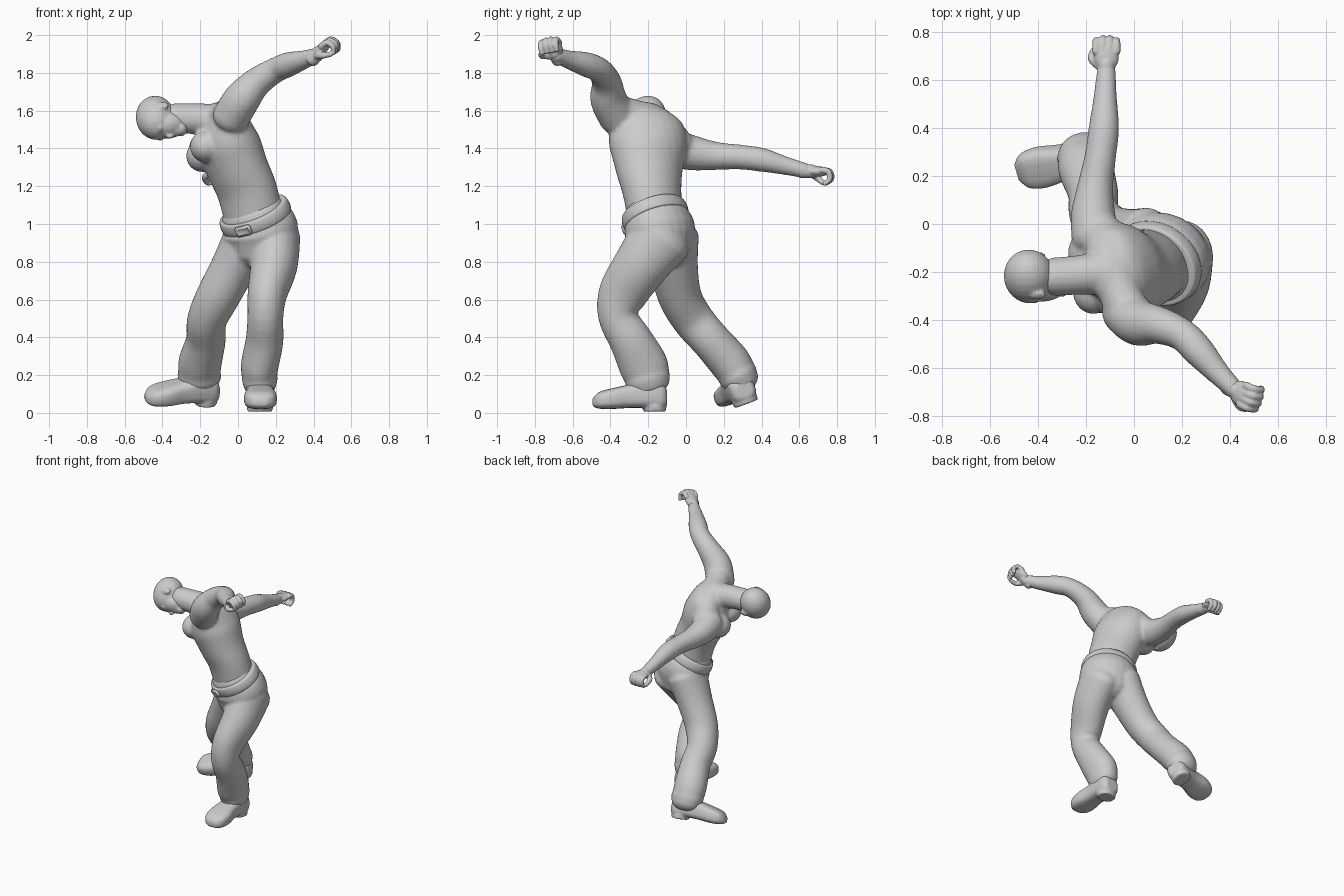
import bpy, bmesh, math
from mathutils import Vector, Matrix

cube = bpy.data.objects.get("Cube")
if cube:
    bpy.data.objects.remove(cube, do_unlink=True)

grey = bpy.data.materials.new("plain grey")
grey.use_nodes = True
colour = (0.6, 0.6, 0.6, 1)
grey.diffuse_color = colour
grey.node_tree.nodes["Principled BSDF"].inputs["Base Color"].default_value = colour


def spline(rows, steps=4):
    """Catmull-Rom through rows of numbers."""
    rows = [Vector(r) for r in rows]
    pts = [rows[0]] + rows + [rows[-1]]
    out = []
    for i in range(1, len(pts) - 2):
        a, b, c, d = pts[i - 1:i + 3]
        for k in range(steps):
            t = k / steps
            out.append(b + (c - a) * (t / 2) + (a * 2 - b * 5 + c * 4 - d) * (t * t / 2)
                       + (b * 3 - a - c * 3 + d) * (t ** 3 / 2))
    return out + [rows[-1]]


def loft(bm, rows, n=24, round_ends=True):
    """Oval tube; each row is x, y, z, half width, half depth, heading of the width axis."""
    rows = spline(rows)
    rings = []

    def ring(c, side, back, a, b):
        return [bm.verts.new(c + side * a * math.cos(u) + back * b * math.sin(u))
                for u in (2 * math.pi * k / n for k in range(n))]

    for i, r in enumerate(rows):
        c = Vector(r[:3])
        tan = Vector(rows[min(i + 1, len(rows) - 1)][:3]) - Vector(rows[max(i - 1, 0)][:3])
        tan.normalize()
        h = math.radians(r[5])
        side = Vector((math.cos(h), math.sin(h), 0))
        side = (side - tan * side.dot(tan)).normalized()
        back = tan.cross(side)
        dome = (0.9, 0.7, 0.4) if round_ends else ()
        caps = [(math.sqrt(1 - s * s), s * min(r[3], r[4]) * 0.7) for s in dome]
        if i == 0:
            rings += [ring(c - tan * d, side, back, r[3] * f, r[4] * f) for f, d in caps]
        rings.append(ring(c, side, back, r[3], r[4]))
        if i == len(rows) - 1:
            rings += [ring(c + tan * d, side, back, r[3] * f, r[4] * f) for f, d in caps[::-1]]
    for p, q in zip(rings, rings[1:]):
        for k in range(n):
            bm.faces.new((p[k], p[(k + 1) % n], q[(k + 1) % n], q[k]))
    bm.faces.new(rings[0][::-1])
    bm.faces.new(rings[-1])


def tube(bm, points, radii, heading=0):
    loft(bm, [(*p, r, r, heading) for p, r in zip(points, radii)], 16)


def ball(bm, centre, size, turn=Matrix()):
    bmesh.ops.create_uvsphere(bm, u_segments=24, v_segments=16, radius=1,
                              matrix=Matrix.Translation(centre) @ turn @ Matrix.Diagonal((*size, 1)))


def finish(name, bm, voxel=0, smooth=0):
    bmesh.ops.recalc_face_normals(bm, faces=bm.faces)
    me = bpy.data.meshes.new(name)
    bm.to_mesh(me)
    bm.free()
    me.materials.append(grey)
    ob = bpy.data.objects.new(name, me)
    bpy.context.collection.objects.link(ob)
    me.shade_smooth()
    if voxel:
        mod = ob.modifiers.new("fuse", 'REMESH')
        mod.mode, mod.voxel_size, mod.use_smooth_shade = 'VOXEL', voxel, True
    if smooth:
        mod = ob.modifiers.new("soften", 'SMOOTH')
        mod.factor, mod.iterations = 0.5, smooth
    return ob


def frame(origin, x, y, z):
    m = Matrix((x, y, z)).transposed().to_4x4()
    m.translation = origin
    return m


# Torso, twisting from the hips to the chest, with neck and both arms
bm = bmesh.new()
loft(bm, [(0.09, -0.16, 1.0, 0.16, 0.14, -25), (0.05, -0.18, 1.17, 0.17, 0.145, -40),
          (0.0, -0.195, 1.29, 0.185, 0.155, -60), (-0.05, -0.2, 1.42, 0.21, 0.165, -74),
          (-0.08, -0.215, 1.53, 0.19, 0.13, -77), (-0.12, -0.22, 1.59, 0.11, 0.07, -77)])
tube(bm, [(-0.1, -0.2, 1.53), (-0.2, -0.21, 1.555), (-0.34, -0.22, 1.56)], [0.105, 0.085, 0.08], 90)
tube(bm, [(-0.13, -0.04, 1.41), (-0.1, -0.15, 1.53), (-0.06, -0.28, 1.57), (-0.02, -0.38, 1.6)],
     [0.09, 0.09, 0.09, 0.09])
# Chest muscles
for spot in ((-0.17, -0.28, 1.41), (-0.19, -0.12, 1.36)):
    ball(bm, spot, (0.085, 0.095, 0.085))
# Raised left arm, then right arm stretched behind
tube(bm, [(-0.04, -0.36, 1.56), (0.02, -0.41, 1.66), (0.1, -0.42, 1.75), (0.2, -0.46, 1.815),
          (0.27, -0.53, 1.845), (0.35, -0.62, 1.87), (0.42, -0.69, 1.895)],
     [0.1, 0.098, 0.08, 0.068, 0.066, 0.05, 0.04])
tube(bm, [(-0.16, -0.06, 1.4), (-0.17, 0.04, 1.375), (-0.16, 0.16, 1.36), (-0.14, 0.28, 1.355),
          (-0.125, 0.4, 1.34), (-0.12, 0.52, 1.31), (-0.115, 0.64, 1.28)],
     [0.1, 0.093, 0.075, 0.066, 0.064, 0.05, 0.04])
finish("torso_and_arms", bm, 0.01, 10)

# Head lying over on its side: local x is its left, -y the face, z the crown
face = Vector((0.12, -0.6, -0.79)).normalized()
crown = Vector((-1, 0, 0))
crown = (crown - face * crown.dot(face)).normalized()
left = (-face).cross(crown)
head_frame = frame(Vector((-0.415, -0.22, 1.56)), left, -face, crown)
bm = bmesh.new()
ball(bm, (0, 0.005, 0.02), (0.105, 0.124, 0.105))
ball(bm, (0, -0.05, -0.035), (0.078, 0.07, 0.1))
ball(bm, (0, -0.085, -0.105), (0.042, 0.036, 0.032))
ball(bm, (0, -0.118, -0.04), (0.013, 0.022, 0.022))
ball(bm, (0, -0.105, -0.078), (0.03, 0.018, 0.01))
for s in (-1, 1):
    ball(bm, (s * 0.032, -0.1, 0.008), (0.03, 0.016, 0.011))
    ball(bm, (s * 0.101, 0.005, -0.015), (0.014, 0.024, 0.036))
bm.transform(head_frame)
finish("head", bm, 0.007, 4)


def hand(name, wrist, forward, palm, side):
    """Loosely curled hand; side is +1 for left and -1 for right."""
    f = Vector(forward).normalized()
    p = Vector(palm)
    p = (p - f * p.dot(f)).normalized()
    t = p.cross(f) * side
    bm = bmesh.new()
    ball(bm, (0, 0.055, 0), (0.052, 0.062, 0.028))
    tube(bm, [(0, -0.03, 0), (0, 0.03, 0)], [0.038, 0.036])
    for k in range(4):
        x = 0.042 - k * 0.028
        reach = 0.004 * (1 if k in (1, 2) else -1)
        tube(bm, [(x, 0.075, -0.008), (x, 0.118 + reach, 0.0), (x, 0.125 + reach, 0.04),
                  (x, 0.095, 0.064)], [0.017, 0.0165, 0.015, 0.013])
    tube(bm, [(0.03, 0.02, 0.01), (0.06, 0.05, 0.03), (0.05, 0.085, 0.058)], [0.02, 0.018, 0.014])
    bm.transform(frame(Vector(wrist), t, f, p))
    finish(name, bm, 0.005, 2)


hand("left_hand", (0.41, -0.685, 1.89), (0.55, -0.3, 0.6), (0.75, -0.1, -0.65), 1)
hand("right_hand", (-0.115, 0.64, 1.28), (0, 1, -0.03), (0, 0, -1), -1)

# Trousers: hips and two bent legs with loose cuffs
bm = bmesh.new()
loft(bm, [(0.08, -0.17, 1.05, 0.18, 0.155, -25), (0.115, -0.14, 0.97, 0.21, 0.185, -25),
          (0.12, -0.13, 0.87, 0.18, 0.16, -25)])
legs = {
    "left": [(0.2, -0.13, 0.93, 0.13, 0.17, 0), (0.19, -0.24, 0.78, 0.125, 0.145, 0),
             (0.155, -0.335, 0.63, 0.105, 0.13, 0), (0.145, -0.36, 0.51, 0.095, 0.105, 0),
             (0.14, -0.29, 0.38, 0.1, 0.115, 0), (0.115, -0.225, 0.25, 0.1, 0.13, 0),
             (0.115, -0.2, 0.17, 0.09, 0.115, 0)],
    "right": [(0.05, -0.09, 0.92, 0.13, 0.16, 0), (-0.03, -0.065, 0.76, 0.12, 0.13, 0),
              (-0.11, -0.03, 0.61, 0.115, 0.115, 0), (-0.165, 0.04, 0.49, 0.105, 0.11, 0),
              (-0.17, 0.13, 0.385, 0.105, 0.105, 0), (-0.2, 0.23, 0.27, 0.115, 0.11, 0),
              (-0.205, 0.28, 0.19, 0.11, 0.1, 0)]}
for rows in legs.values():
    loft(bm, rows)
    loft(bm, [(*Vector(rows[-1][:3]).lerp(rows[-2][:3], t), rows[-1][3] * s, rows[-1][4] * s, 0)
              for t, s in ((-0.25, 0.98), (0.1, 1.06), (0.4, 1.0))])
finish("trousers", bm, 0.01, 8)

# Belt tilted with the hips, and its buckle
up = Vector((-0.38, -0.33, 0.86)).normalized()
side = Vector((math.cos(-0.4), math.sin(-0.4), 0))
side = (side - up * side.dot(up)).normalized()
belt_frame = frame(Vector((0.09, -0.165, 1.045)), side, up.cross(side), up)
bm = bmesh.new()
loft(bm, [(0, 0, z, 0.198 + w, 0.172 + w, 0) for z, w in
          ((-0.035, -0.012), (-0.03, 0.0), (0, 0.003), (0.03, -0.004), (0.035, -0.016))], 40, False)
bm.transform(belt_frame)
finish("belt", bm)
bpy.context.view_layer.objects.active = bpy.data.objects["belt"]
bm = bmesh.new()
bmesh.ops.create_cube(bm, size=1, matrix=Matrix.Translation((0, -0.176, 0))
                      @ Matrix.Diagonal((0.09, 0.025, 0.055, 1)))
bmesh.ops.bevel(bm, geom=bm.edges[:], offset=0.006, segments=2, affect='EDGES')
front = min(bm.faces, key=lambda f: f.calc_center_median().y)
bmesh.ops.inset_region(bm, faces=[front], thickness=0.012, depth=-0.008)
bm.transform(belt_frame)
finish("belt_buckle", bm)


def shoe(name, heel, toe, normal):
    """Boot with a heel block; the local foot runs along y from heel to toe."""
    heel = Vector(heel)
    f = (Vector(toe) - heel).normalized()
    u = Vector(normal)
    u = (u - f * u.dot(f)).normalized()
    bm = bmesh.new()
    # distance, half width, top, bottom
    rows = spline([(0.0, 0.045, 0.11, 0.03), (0.03, 0.07, 0.15, 0.01), (0.12, 0.075, 0.16, 0.015),
                   (0.2, 0.075, 0.14, 0.015), (0.29, 0.088, 0.12, 0.01), (0.36, 0.075, 0.1, 0.012),
                   (0.395, 0.035, 0.065, 0.025)])
    rings = []
    for y, w, top, low in rows:
        ring = []
        for k in range(20):
            c, s = math.cos(k * math.pi / 10), math.sin(k * math.pi / 10)
            x = math.copysign(abs(c) ** 0.65, c) * w
            z = math.copysign(abs(s) ** 0.65, s) * (top - low) / 2 + (top + low) / 2
            ring.append(bm.verts.new((x, y, z)))
        rings.append(ring)
    for p, q in zip(rings, rings[1:]):
        for k in range(20):
            bm.faces.new((p[k], p[(k + 1) % 20], q[(k + 1) % 20], q[k]))
    bm.faces.new(rings[0])
    bm.faces.new(rings[-1])
    loft(bm, [(0, 0.065, -0.004, 0.068, 0.06, 0), (0, 0.065, 0.03, 0.07, 0.062, 0)], 20, False)
    tube(bm, [(0, 0.09, 0.08), (0, 0.09, 0.2)], [0.07, 0.07])
    bm.transform(frame(heel, f.cross(u), f, u))
    finish(name, bm, 0.008, 3)


shoe("left_shoe", (0.115, -0.1, 0.012), (0.12, -0.49, 0.01), (0, 0, 1))
shoe("right_shoe", (-0.11, 0.335, 0.055), (-0.475, 0.235, 0.035), (0, -0.36, 0.93))
